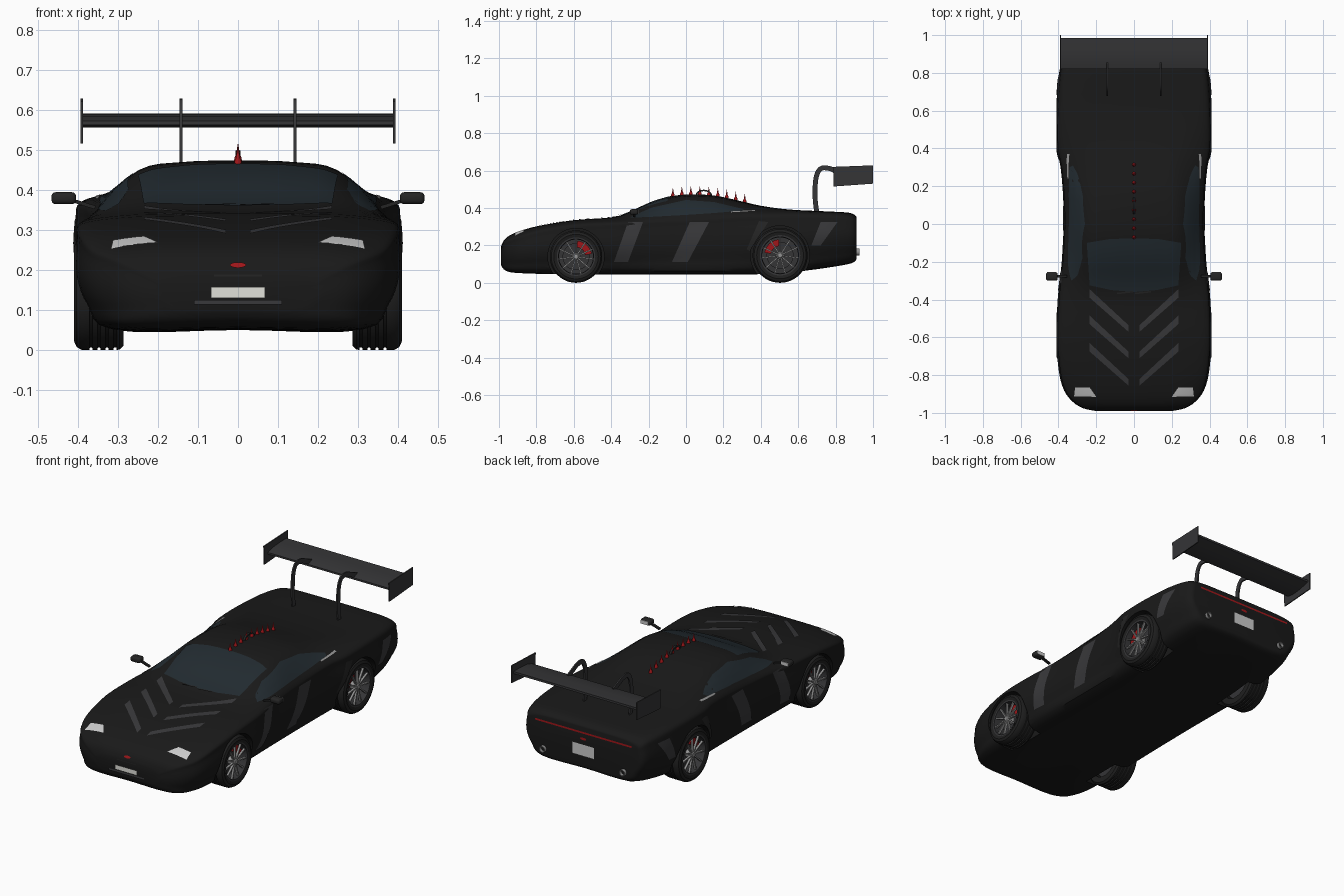
import bpy, bmesh
from math import sin, cos, pi, radians
from mathutils import Vector, Matrix
from mathutils.bvhtree import BVHTree

if "Cube" in bpy.data.objects:
    bpy.data.objects.remove(bpy.data.objects["Cube"])


def material(name, r, g, b):
    m = bpy.data.materials.new(name)
    m.diffuse_color = (r, g, b, 1)
    m.use_nodes = True
    m.node_tree.nodes["Principled BSDF"].inputs["Base Color"].default_value = m.diffuse_color
    return m


PAINT = material("black_paint", .01, .01, .01)
GLASS = material("dark_glass", .016, .024, .03)
STRIPE = material("grey_stripe", .04, .04, .043)
TRIM = material("black_trim", .018, .018, .018)
RUBBER = material("rubber", .014, .014, .014)
METAL = material("metal", .3, .3, .3)
DARK = material("dark_metal", .035, .035, .037)
LAMP = material("lamp", .55, .55, .55)
WHITE = material("plate", .75, .75, .7)
RED = material("red", .35, .008, .01)


def finish(name, bm, mat, recalc=True):
    if recalc:
        bmesh.ops.recalc_face_normals(bm, faces=bm.faces)
    me = bpy.data.meshes.new(name)
    bm.to_mesh(me)
    bm.free()
    me.materials.append(mat)
    ob = bpy.data.objects.new(name, me)
    bpy.context.collection.objects.link(ob)
    return ob


def from_data(name, verts, faces, mat):
    bm = bmesh.new()
    vs = [bm.verts.new(v) for v in verts]
    for f in faces:
        bm.faces.new([vs[i] for i in f])
    return finish(name, bm, mat)


def spline(pts, n, first=None, last=None):
    """Catmull-Rom through all points, n steps per span."""
    p = [Vector(q) for q in pts]
    p = [Vector(first) if first else p[0]] + p + [Vector(last) if last else p[-1]]
    out = []
    for i in range(1, len(p) - 2):
        a, b, c, d = p[i - 1:i + 3]
        for k in range(n):
            t = k / n
            out.append(.5 * (2 * b + (c - a) * t + (2 * a - 5 * b + 4 * c - d) * t * t
                             + (3 * b - a - 3 * c + d) * t ** 3))
    return out + [p[-2]]


# Body stations: y, floor z, floor half width, half width, belt z, roof half width, roof z
STATIONS = [
    (-.99, .10, .12, .20, .17, .13, .19), (-.975, .075, .2, .27, .21, .18, .225),
    (-.94, .06, .26, .325, .235, .22, .255), (-.88, .055, .29, .37, .255, .25, .28),
    (-.78, .052, .31, .397, .285, .27, .306), (-.6, .05, .31, .41, .315, .28, .335),
    (-.4, .05, .31, .403, .325, .27, .35), (-.3, .05, .31, .392, .33, .25, .378),
    (-.2, .05, .31, .382, .34, .245, .425), (-.1, .05, .31, .376, .345, .25, .457),
    (0, .05, .31, .372, .35, .25, .472), (.15, .05, .31, .375, .36, .245, .467),
    (.3, .05, .31, .388, .37, .24, .435), (.4, .052, .31, .408, .37, .27, .412),
    (.55, .06, .31, .412, .37, .31, .392), (.75, .085, .30, .402, .365, .32, .382),
    (.87, .105, .28, .38, .355, .30, .375), (.905, .12, .26, .36, .34, .27, .36),
    (.912, .135, .24, .34, .33, .25, .35)]


def section(row):
    y, zb, wb, w, zs, wt, zt = row
    h, c = zs - zb, zt - zs
    half = [(0, zb), (wb, zb), (.3 * wb + .7 * w, zb + .25 * h), (w, zb + .55 * h),
            (.985 * w, zb + .85 * h), (.95 * w, zs), (wt, zt - .2 * c),
            (.56 * wt, zt - .03 * c), (0, zt)]
    pts = spline(half, 4, (-wb, zb), (-.56 * wt, zt - .03 * c))
    ring = [(p.x, y, p.y) for p in pts]
    return ring + [(-a, b, d) for a, b, d in ring[-2:0:-1]]


rings = [section(r) for r in spline(STATIONS, 3)]
N = len(rings[0])
verts = [v for r in rings for v in r]
faces = [(i * N + j, i * N + (j + 1) % N, (i + 1) * N + (j + 1) % N, (i + 1) * N + j)
         for i in range(len(rings) - 1) for j in range(N)]
faces += [tuple(range(N)), tuple(range(len(verts) - N, len(verts)))]
body = from_data("body_shell", verts, faces, PAINT)
tree = BVHTree.FromPolygons([Vector(v) for v in verts], faces)


def decal(name, a, b, view, mat, mirror=False, off=.003, n=8):
    """Panel between two 2D polylines, projected onto the body from one view."""
    for s in ((1, -1) if mirror else (1,)):
        ray = {"top": Vector((0, 0, -1)), "front": Vector((0, 1, 0)),
               "back": Vector((0, -1, 0)), "side": Vector((-s, 0, 0))}[view]
        bm, grid = bmesh.new(), []
        pa, pb = [[Vector(p[i]).lerp(Vector(p[i + 1]), k / n) for i in range(len(p) - 1)
                   for k in range(n)] + [Vector(p[-1])] for p in (a, b)]
        for p, q in zip(pa, pb):
            row = []
            for k in range(n + 1):
                u, v = p.lerp(q, k / n)
                o = {"top": (s * u, v, 0), "side": (0, u, v)}.get(view, (s * u, 0, v))
                hit, nor, _, _ = tree.ray_cast(Vector(o) - 2 * ray, ray)
                row.append(bm.verts.new(hit - ray * off) if hit else None)
            grid.append(row)
        for i in range(len(grid) - 1):
            for k in range(n):
                q = (grid[i][k], grid[i + 1][k], grid[i + 1][k + 1], grid[i][k + 1])
                if all(q):
                    f = bm.faces.new(q)
                    f.normal_update()
                    if f.normal.dot(ray) > 0:
                        f.normal_flip()
        finish(name + ("_left" if s < 0 else ""), bm, mat, False)


# Glass
decal("windshield", [(-.235, -.325), (-.12, -.35), (0, -.36), (.12, -.35), (.235, -.325)],
      [(-.25, -.1), (-.13, -.08), (0, -.075), (.13, -.08), (.25, -.1)], "top", GLASS)
decal("side_window", [(-.3, .348), (-.2, .352), (0, .363), (.15, .373), (.3, .386)],
      [(-.27, .365), (-.18, .403), (0, .443), (.15, .432), (.31, .394)], "side", GLASS, True)
for x in (-.09, .005):
    decal("wiper", [(x, -.372), (x + .085, -.362)], [(x, -.364), (x + .085, -.354)],
          "top", TRIM, off=.007)
# Hood and side stripes
for y in (-.345, -.485, -.63):
    decal("hood_stripe", [(.235, y), (.03, y - .19)], [(.235, y - .045), (.03, y - .225)],
          "top", STRIPE, True)
for q in ((-.385, -.31, -.23, -.31, .112), (-.075, .01, .123, .02, .112), (.67, .72, .81, .72, .2)):
    decal("side_stripe", [(q[0], q[4]), (q[3], .325)], [(q[1], q[4]), (q[2], .325)],
          "side", STRIPE, True)
# Side intake and door handle
decal("side_intake", [(.325, .18), (.39, .33)], [(.34, .17), (.44, .325)], "side", TRIM, True)
decal("door_handle", [(.24, .377), (.37, .385)], [(.24, .382), (.37, .389)], "side", METAL, True, .006)
# Front and rear details
decal("headlight", [(.317, -.913), (.312, -.865)], [(.2, -.915), (.235, -.865)], "top", LAMP, True)
decal("front_plate", [(-.068, .13), (.068, .13)], [(-.068, .157), (.068, .157)], "front", WHITE, off=.009)
decal("front_grille", [(-.11, .114), (.11, .114)], [(-.11, .125), (.11, .125)], "front", STRIPE, off=.006)
decal("nose_slit", [(-.06, .184), (.06, .184)], [(-.06, .188), (.06, .188)], "front", TRIM)
decal("tail_light", [(-.3, .316), (.3, .316)], [(-.3, .326), (.3, .326)], "back", RED, off=.004)
decal("rear_plate", [(-.068, .19), (.068, .19)], [(-.068, .255), (.068, .255)], "back", LAMP, off=.006)
for view, z in (("front", .212), ("back", .287)):
    arc = [(-.02 * cos(i * pi / 8), .007 * sin(i * pi / 8)) for i in range(9)]
    decal("oval_trim", [(x, z - d) for x, d in arc], [(x, z + d) for x, d in arc],
          view, RED, off=.005, n=2)


def lathe(name, profile, mat, loc, axis="X", closed=False, seg=48, sx=1):
    """Spin (offset, radius) points around an axis."""
    bm = bmesh.new()
    rows = []
    for d, r in profile:
        ring = []
        for k in range(seg):
            c, s = r * cos(2 * pi * k / seg), r * sin(2 * pi * k / seg)
            p = {"X": (sx * d, c, s), "Y": (c, d, s), "Z": (c, s, d)}[axis]
            ring.append(bm.verts.new(Vector(p) + Vector(loc)))
        rows.append(ring)
    pairs = list(zip(rows, rows[1:])) + ([(rows[-1], rows[0])] if closed else [])
    for a, b in pairs:
        for k in range(seg):
            j = (k + 1) % seg
            bm.faces.new((a[k], a[j], b[j], b[k]))
    bmesh.ops.remove_doubles(bm, verts=bm.verts, dist=1e-5)
    return finish(name, bm, mat)


def boxes(name, matrices, mat, bevel=0):
    bm = bmesh.new()
    for m in matrices:
        bmesh.ops.create_cube(bm, size=1, matrix=m)
    if bevel:
        bmesh.ops.bevel(bm, geom=bm.edges[:], offset=bevel, segments=3, affect="EDGES", profile=.5)
    return finish(name, bm, mat)


def box(loc, size, rot=Matrix()):
    return Matrix.Translation(loc) @ rot @ Matrix.Diagonal((*size, 1))


def extrude_x(name, outline_a, outline_b, x0, x1, mat):
    """Strip between two (y, z) polylines with thickness along x."""
    n = len(outline_a)
    v = [(x, *p) for x in (x0, x1) for p in list(outline_a) + list(outline_b)[::-1]]
    m = 2 * n
    f = [(i, (i + 1) % m, m + (i + 1) % m, m + i) for i in range(m)]
    for o in (0, m):
        f += [(o + i, o + i + 1, o + m - 2 - i, o + m - 1 - i) for i in range(n - 1)]
    return from_data(name, v, f, mat)


# Wheels and wheel wells
GROOVES = [p for d in (.045, .065, .085, .105) for p in
           ((d - .004, .147), (d - .003, .141), (d + .003, .141), (d + .004, .147))]
TYRE = [(.03, .103), (.008, .107), (.003, .125), (.009, .139), (.022, .147)] + GROOVES + \
       [(.116, .146), (.126, .136), (.126, .103)]
for end, y, r, a0 in (("front", -.588, .14, 10), ("rear", .503, .147, 95)):
    k = r / .147
    for s in (1, -1):
        c = Vector((s * .412, y, r))
        args = dict(loc=c, sx=-s)
        lathe(end + "_tyre", [(d, q * k) for d, q in TYRE], RUBBER, closed=True, **args)
        lathe(end + "_rim", [(.007, .108 * k), (.008, .099 * k), (.03, .096 * k), (.1, .096 * k),
                             (.1, 0)], DARK, **args)
        lathe(end + "_brake_disc", [(.05, 0), (.05, .072), (.058, .072), (.058, 0)], DARK, **args)
        lathe(end + "_hub", [(.008, 0), (.01, .012), (.018, .02), (.05, .022)], METAL, seg=20, **args)
        boxes(end + "_spokes", [Matrix.Translation(c) @ Matrix.Rotation(2 * pi * i / 11, 4, "X")
                                @ box((-s * .02, 0, .057 * k), (.012, .007, .085 * k))
                                for i in range(11)], METAL)
        arc = [radians(a0 + 75 * i / 8) for i in range(9)]
        extrude_x(end + "_caliper", [(y + .05 * cos(t), r + .05 * sin(t)) for t in arc],
                  [(y + .085 * cos(t), r + .085 * sin(t)) for t in arc],
                  s * .378, s * .35, RED)
        cut = lathe("well_cutter", [(0, 0), (0, r + .011), (.25, r + .011), (.25, 0)], PAINT,
                    (s * .26, y, r), sx=s)
        cut.hide_render = True
        mod = body.modifiers.new("well", "BOOLEAN")
        mod.object, mod.operation, mod.solver = cut, "DIFFERENCE", "EXACT"
        bpy.context.view_layer.objects.active = body
        bpy.ops.object.modifier_apply(modifier=mod.name)
        bpy.data.objects.remove(cut)

# Rear wing: blade, end plates, gooseneck supports
top = [(.82, .572), (.86, .584), (.92, .589), (.985, .59)]
extrude_x("wing_blade", top, [(.82, .562), (.86, .556), (.92, .562), (.985, .578)], -.387, .387, DARK)
neck = spline([(.70, .37), (.69, .46), (.695, .56), (.72, .61), (.765, .612), (.8, .597), (.85, .575)], 5)
for s in (1, -1):
    extrude_x("wing_end_plate", [(.786, .62), (1, .628)], [(.79, .515), (1, .53)],
              s * .387, s * .393, DARK)
    inner, outer = [], []
    for i, p in enumerate(neck):
        t = (neck[min(i + 1, len(neck) - 1)] - neck[max(i - 1, 0)]).normalized()
        nrm = Vector((-t.y, t.x)) * .013
        inner.append(p - nrm)
        outer.append(p + nrm)
    extrude_x("wing_support", inner, outer, s * .138, s * .146, DARK)

# Roof spikes and small roof loop
for i in range(9):
    y = -.07 + .048 * i
    z = tree.ray_cast(Vector((0, y, 2)), Vector((0, 0, -1)))[0].z
    lathe("roof_spike", [(-.004, .01), (.008, .009), (.016, .005), (.045, 0)], RED,
          (0, y, z), "Z", seg=12)
loop = [i * pi / 10 for i in range(11)]
extrude_x("roof_loop", [(.095 + .036 * cos(t), .468 + .022 * sin(t)) for t in loop],
          [(.095 + .044 * cos(t), .468 + .03 * sin(t)) for t in loop], -.006, .006, TRIM)

# Mirrors and exhausts
for s in (1, -1):
    boxes("mirror_housing", [box((s * .435, -.278, .379), (.062, .044, .03))], TRIM, .011)
    boxes("mirror_glass", [box((s * .437, -.255, .379), (.046, .003, .02))], LAMP)
    boxes("mirror_arm", [box((s * .39, -.277, .366), (.07, .014, .009),
                             Matrix.Rotation(-s * .3, 4, "Y"))], TRIM)
    lathe("exhaust_pipe", [(-.05, .018), (.018, .018), (.018, .014), (-.02, .014), (-.02, 0)],
          METAL, (s * .25, .91, .165), "Y", seg=24)

# Smooth shading with sharp edges kept
for ob in bpy.data.objects:
    ob.select_set(True)
bpy.context.view_layer.objects.active = body
bpy.ops.object.shade_smooth_by_angle(angle=radians(35))
